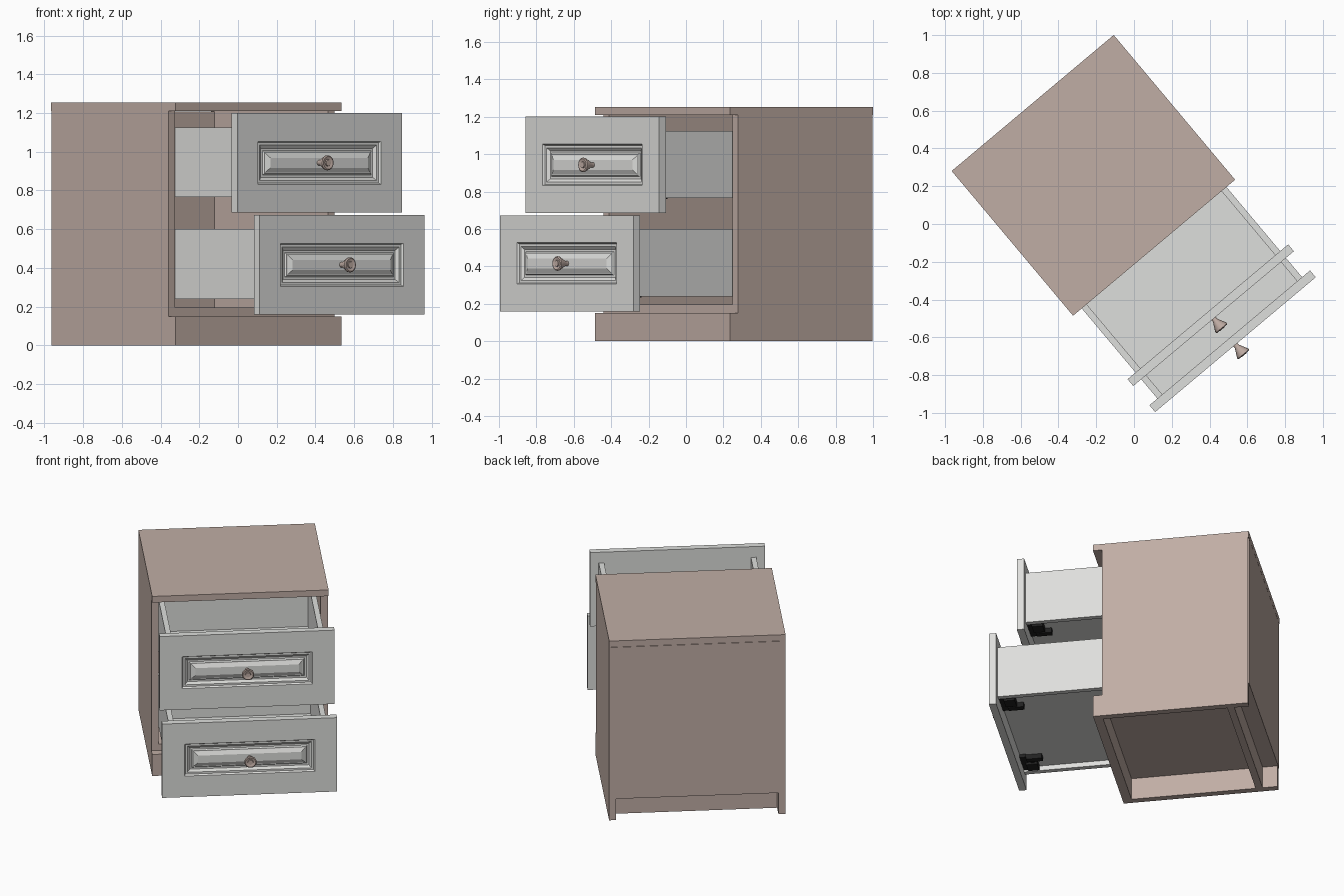
import bpy, bmesh, math
from mathutils import Matrix, Vector

cube = bpy.data.objects.get("Cube")
if cube:
    bpy.data.objects.remove(cube, do_unlink=True)

# The whole cabinet is built square, then turned as it stands
PLACE = Matrix.Translation((-0.215, 0.2575, 0)) @ Matrix.Rotation(math.radians(40), 4, 'Z')


def material(name, rgb):
    m = bpy.data.materials.new(name)
    m.use_nodes = True
    m.diffuse_color = (*rgb, 1)
    m.node_tree.nodes["Principled BSDF"].inputs["Base Color"].default_value = (*rgb, 1)
    return m


BROWN = material("taupe brown", (0.53, 0.42, 0.375))
GREY = material("light grey", (0.73, 0.735, 0.715))
BLACK = material("black plastic", (0.015, 0.015, 0.015))


def finish(name, bm, mat):
    bmesh.ops.recalc_face_normals(bm, faces=bm.faces)
    mesh = bpy.data.meshes.new(name)
    bm.to_mesh(mesh)
    bm.free()
    mesh.materials.append(mat)
    ob = bpy.data.objects.new(name, mesh)
    ob.matrix_world = PLACE
    bpy.context.collection.objects.link(ob)
    return ob


def box(name, mat, x, y, z):
    """Box from (min, max) ranges on each axis."""
    bm = bmesh.new()
    bmesh.ops.create_cube(bm, size=1)
    for v in bm.verts:
        v.co = Vector([(a + b) / 2 + c * (b - a) for (a, b), c in zip((x, y, z), v.co)])
    return finish(name, bm, mat)


def skin(bm, loops):
    """Join successive vertex loops and cap both ends."""
    rings = [[bm.verts.new(p) for p in loop] for loop in loops]
    n = len(rings[0])
    for a, b in zip(rings, rings[1:]):
        for i in range(n):
            j = (i + 1) % n
            bm.faces.new((a[i], a[j], b[j], b[i]))
    bm.faces.new(rings[0])
    bm.faces.new(rings[-1])


# Carcass
W, T = 0.56, 0.045
FACE = -0.442
box("top_board", BROWN, (-W, W), (-0.5, 0.5), (1.21, 1.253))
for side, s in (("left", 1), ("right", -1)):
    box(side + "_side_panel", BROWN, sorted((s * W, s * (W - T))), (FACE, 0.495), (0, 1.21))
box("back_panel", BROWN, (-0.548, 0.548), (0.468, 0.5), (0.15, 1.208))
box("bottom_board", BROWN, (-W + T, W - T), (FACE, 0.468), (0.15, 0.195))
box("front_plinth", BROWN, (-W, W), (-0.5, FACE), (0, 0.15))
box("rear_plinth", BROWN, (-W + T, W - T), (0.355, 0.4), (0, 0.15))

# Routed panel steps: (inset, depth)
STEPS = ((0, 0), (0.007, 0.012), (0.02, 0.012), (0.036, 0.024),
         (0.048, 0.024), (0.055, 0.016), (0.06, 0.016), (0.085, 0.004))
# Knob profile: (radius, distance from the drawer face)
KNOB = ((0.014, -0.004), (0.014, 0.012), (0.039, 0.06), (0.039, 0.066),
        (0.033, 0.07), (0.018, 0.066), (0.016, 0.072))


def drawer_front(name, y, low, high):
    mid = (low + high) / 2
    half = (high - low) / 2

    def rect(w, h, depth):
        return [(a * w, y + depth, mid + b * h) for a, b in ((-1, -1), (1, -1), (1, 1), (-1, 1))]

    bm = bmesh.new()
    skin(bm, [rect(0.555, half, 0.047), rect(0.555, half, 0)]
         + [rect(0.414 - i, 0.111 - i, d) for i, d in STEPS])
    return finish(name, bm, GREY)


def knob(name, y, z, sides=16):
    bm = bmesh.new()
    angles = [math.tau * i / sides for i in range(sides)]
    skin(bm, [[(r * math.cos(a), y - d, z + r * math.sin(a)) for a in angles] for r, d in KNOB])
    ob = finish(name, bm, BROWN)
    bpy.ops.object.select_all(action='DESELECT')
    ob.select_set(True)
    bpy.context.view_layer.objects.active = ob
    bpy.ops.object.shade_smooth_by_angle(angle=math.radians(35))


def drawer(label, y, low, high, base):
    front = y + 0.047
    back = front + 0.88
    wall, outer, top = 0.034, 0.5, base + 0.36
    inner = outer - wall
    drawer_front(label + "_drawer_front", y, low, high)
    knob(label + "_drawer_knob", y, (low + high) / 2)
    box(label + "_drawer_back", GREY, (-inner, inner), (back - wall, back), (base, top))
    box(label + "_drawer_floor", GREY, (-inner, inner), (front, back - wall),
        (base + 0.033, base + 0.05))
    for side, s in (("left", 1), ("right", -1)):
        name = label + "_drawer_" + side
        box(name + "_wall", GREY, sorted((s * outer, s * inner)), (front, back), (base, top))
        # Runner catch under the front corner
        for part, a, b, c, d, drop in (("_catch_plate", 0.3, 0.46, 0, 0.04, 0.01),
                                       ("_catch_body", 0.37, 0.45, 0.03, 0.1, -0.006),
                                       ("_catch_lever", 0.31, 0.35, 0.04, 0.14, 0),
                                       ("_catch_link", 0.33, 0.4, 0.06, 0.085, 0.005)):
            box(name + part, BLACK, sorted((s * a, s * b)), (front + c, front + d),
                (base + drop, base + 0.033))


drawer("upper", -0.99, 0.685, 1.2, 0.765)
drawer("lower", -1.17, 0.158, 0.673, 0.24)
